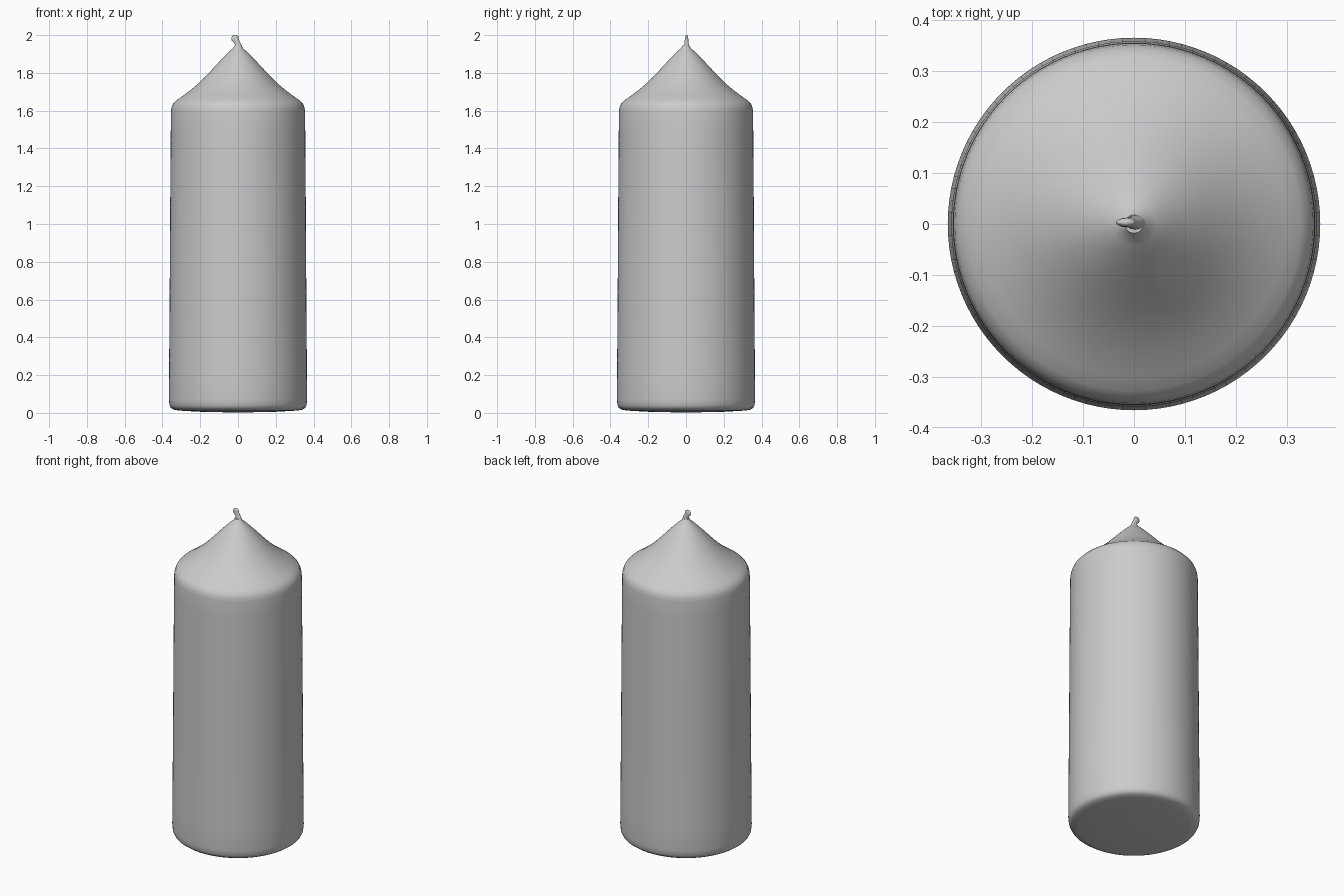
import bpy, bmesh, math
from mathutils import Vector

if "Cube" in bpy.data.objects:
    bpy.data.objects.remove(bpy.data.objects["Cube"])

SEGMENTS = 96


def loft(name, rings, close_bottom=True, close_top=True):
    """Skin a list of vertex rings into one smooth object."""
    bm = bmesh.new()
    loops = [[bm.verts.new(p) for p in ring] for ring in rings]
    n = len(loops[0])
    for a, b in zip(loops, loops[1:]):
        for i in range(n):
            j = (i + 1) % n
            bm.faces.new((a[i], a[j], b[j], b[i]))
    if close_bottom:
        bm.faces.new(loops[0][::-1])
    if close_top:
        bm.faces.new(loops[-1])
    bmesh.ops.recalc_face_normals(bm, faces=bm.faces[:])
    mesh = bpy.data.meshes.new(name)
    bm.to_mesh(mesh)
    bm.free()
    obj = bpy.data.objects.new(name, mesh)
    bpy.context.collection.objects.link(obj)
    bpy.ops.object.select_all(action='DESELECT')
    obj.select_set(True)
    bpy.context.view_layer.objects.active = obj
    bpy.ops.object.shade_smooth_by_angle(angle=math.radians(50))
    return obj


def ellipse(center, rx, ry, n, tilt=0.0):
    """Ring around a centre; tilt leans it about the y axis."""
    c = Vector(center)
    ring = []
    for i in range(n):
        a = 2 * math.pi * i / n
        x, y = rx * math.cos(a), ry * math.sin(a)
        ring.append(c + Vector((x * math.cos(tilt), y, -x * math.sin(tilt))))
    return ring


# Wax body: rounded foot, slightly tapered side, concave shoulder to the tip
profile = [
    (0.02, 0.002), (0.20, 0.006), (0.31, 0.012), (0.342, 0.017),
    (0.356, 0.027), (0.363, 0.042), (0.366, 0.07), (0.365, 0.20),
    (0.362, 0.60), (0.359, 1.10), (0.356, 1.50), (0.355, 1.595),
    (0.352, 1.617), (0.344, 1.637), (0.328, 1.654), (0.300, 1.673),
    (0.260, 1.702), (0.220, 1.735), (0.180, 1.773), (0.145, 1.810),
    (0.110, 1.848), (0.085, 1.874), (0.062, 1.898), (0.043, 1.916),
    (0.028, 1.929), (0.018, 1.944),
]
loft("candle_body", [ellipse((0, 0, z), r, r, SEGMENTS) for r, z in profile])

# Wick: short tapered stem leaning left with a rounded knob at the end
wick = [  # x, z, rx, ry, tilt
    (0.002, 1.925, 0.024, 0.020, 0.0),
    (0.002, 1.942, 0.018, 0.014, -0.1),
    (-0.002, 1.956, 0.015, 0.011, -0.35),
    (-0.010, 1.970, 0.016, 0.010, -0.5),
    (-0.016, 1.981, 0.020, 0.009, -0.4),
    (-0.017, 1.990, 0.019, 0.008, -0.2),
    (-0.016, 1.997, 0.013, 0.006, 0.0),
    (-0.016, 2.000, 0.005, 0.003, 0.0),
]
loft("wick", [ellipse((x, 0.003, z), rx, ry, 20, t) for x, z, rx, ry, t in wick])
